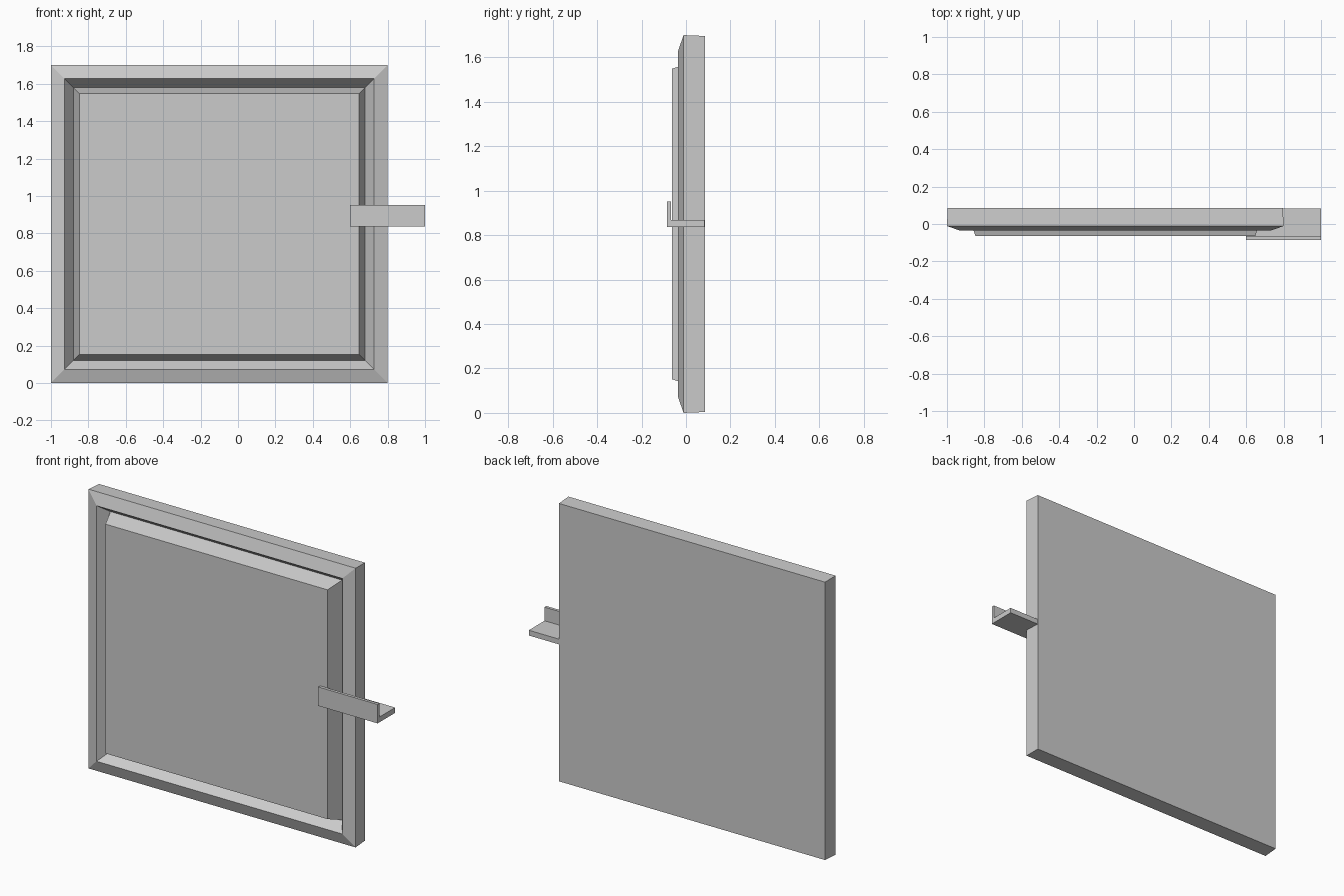
import bpy, bmesh

cube = bpy.data.objects.get("Cube")
if cube:
    bpy.data.objects.remove(cube, do_unlink=True)

grey = bpy.data.materials.new("light_grey")
grey.use_nodes = True
colour = (0.6, 0.6, 0.6, 1)
grey.diffuse_color = colour
grey.node_tree.nodes["Principled BSDF"].inputs["Base Color"].default_value = colour


def loft(name, rings):
    """Bridge matching rings of points and cap both ends."""
    bm = bmesh.new()
    loops = [[bm.verts.new(p) for p in ring] for ring in rings]
    for a, b in zip(loops, loops[1:]):
        n = len(a)
        for i in range(n):
            j = (i + 1) % n
            bm.faces.new((a[i], a[j], b[j], b[i]))
    bm.faces.new(loops[0])
    bm.faces.new(loops[-1])
    bmesh.ops.recalc_face_normals(bm, faces=bm.faces)
    mesh = bpy.data.meshes.new(name)
    bm.to_mesh(mesh)
    bm.free()
    mesh.materials.append(grey)
    obj = bpy.data.objects.new(name, mesh)
    bpy.context.collection.objects.link(obj)
    return obj


def rectangle(inset, y):
    """Door outline moved inwards by inset, at depth y."""
    x0, x1, z0, z1 = -1 + inset, 0.8 - inset, inset, 1.7 - inset
    return [(x0, y, z0), (x1, y, z0), (x1, y, z1), (x0, y, z1)]


# Door: back, outer edge, bevelled rim, groove, raised centre panel
profile = [(0.004, 0.085), (0, -0.011), (0.072, -0.036),
           (0.12, 0.03), (0.152, -0.064)]
loft("door_panel", [rectangle(*p) for p in profile])

# Latch: L-shaped bar with an upright lip in front
section = [(-0.085, 0.837), (0.084, 0.837), (0.084, 0.869),
           (-0.067, 0.869), (-0.067, 0.952), (-0.085, 0.952)]
loft("latch", [[(x, y, z) for y, z in section] for x in (0.6, 1.0)])
